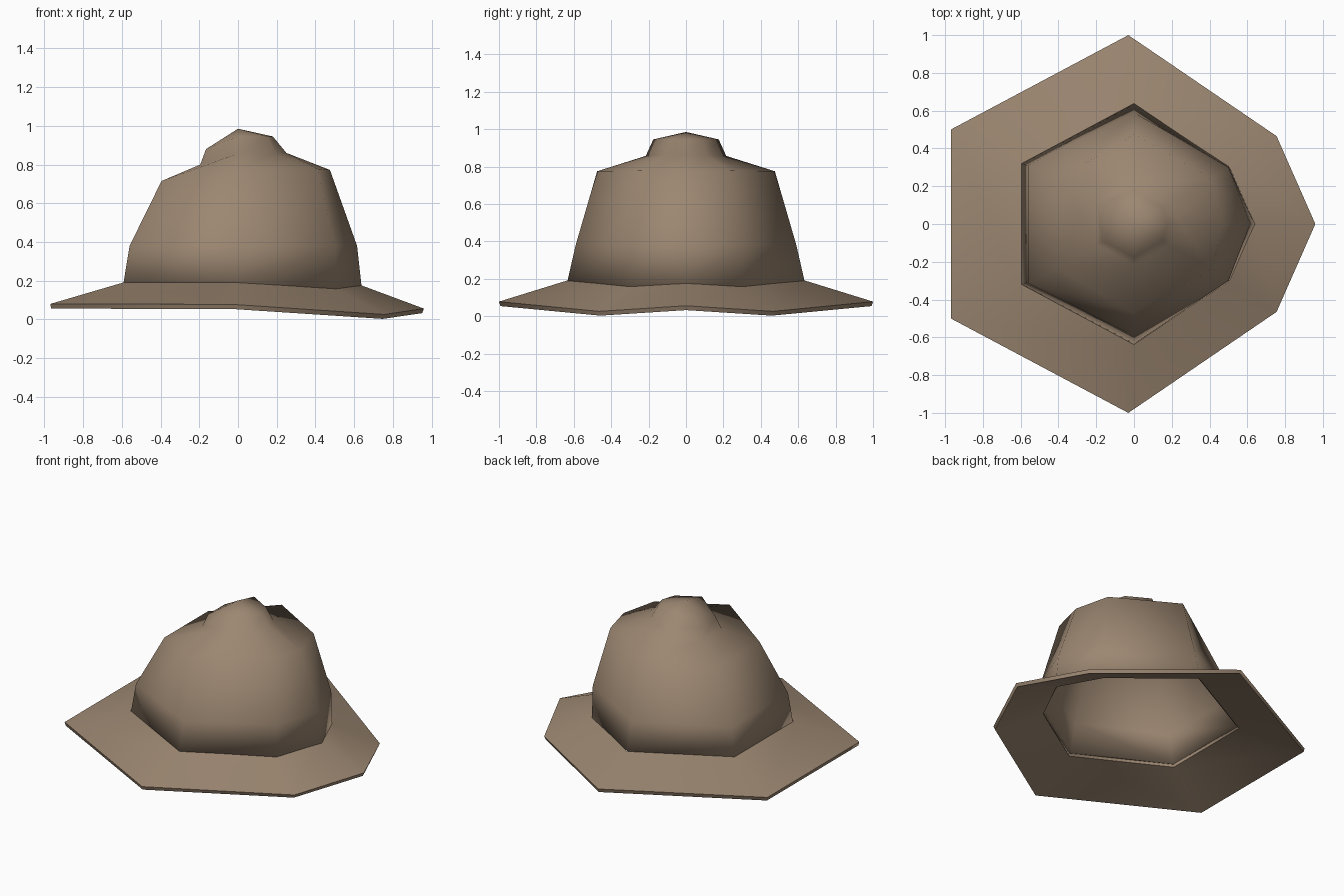
import bpy, bmesh

if "Cube" in bpy.data.objects:
    bpy.data.objects.remove(bpy.data.objects["Cube"])

felt = bpy.data.materials.new("brown felt")
felt.diffuse_color = (0.33, 0.24, 0.165, 1)
felt.use_nodes = True
felt.node_tree.nodes["Principled BSDF"].inputs["Base Color"].default_value = felt.diffuse_color


def ring(a, b, c, d):
    """Seven-sided ring mirrored in y: back corners, sides, front corners, tip."""
    half = [a, b, c]
    return ([(x, -y, z) for x, y, z in half] + [(d[0], 0, d[1])]
            + [(x, y, z) for x, y, z in reversed(half)])


def build(name, rings, apex=None, thickness=0.02, offset=-1):
    bm = bmesh.new()
    loops = [[bm.verts.new(p) for p in r] for r in rings]
    for lo, hi in zip(loops, loops[1:]):
        for i in range(7):
            j = (i + 1) % 7
            bm.faces.new((lo[i], lo[j], hi[j], hi[i]))
    if apex:
        top = bm.verts.new(apex)
        for i in range(7):
            bm.faces.new((loops[-1][i], loops[-1][(i + 1) % 7], top))
    for f in bm.faces:
        f.smooth = True
    me = bpy.data.meshes.new(name)
    bm.to_mesh(me)
    bm.free()
    me.materials.append(felt)
    ob = bpy.data.objects.new(name, me)
    bpy.context.collection.objects.link(ob)
    mod = ob.modifiers.new("felt thickness", "SOLIDIFY")
    mod.thickness = thickness
    mod.offset = offset
    return ob


# Brim: sloping sheet, drooping toward the tip at +x
brim = build("brim", [
    ring((-0.97, 0.5, 0.08), (-0.03, 1.0, 0.078), (0.755, 0.465, 0.026), (0.96, 0.056)),
    ring((-0.595, 0.32, 0.19), (0, 0.638, 0.19), (0.5, 0.3, 0.16), (0.64, 0.175)),
], thickness=0.025)

# Crown: hollow shell with a shoulder and a knob on top
crown = build("crown", [
    ring((-0.592, 0.318, 0.185), (0, 0.634, 0.187), (0.505, 0.302, 0.158), (0.638, 0.173)),
    ring((-0.56, 0.31, 0.38), (0, 0.59, 0.38), (0.5, 0.3, 0.38), (0.615, 0.38)),
    ring((-0.395, 0.237, 0.715), (0, 0.475, 0.775), (0.41, 0.237, 0.778), (0.475, 0.772)),
    ring((-0.195, 0.11, 0.80), (0, 0.215, 0.857), (0.19, 0.11, 0.86), (0.25, 0.86)),
    ring((-0.165, 0.09, 0.88), (0, 0.175, 0.945), (0.15, 0.09, 0.945), (0.18, 0.945)),
], apex=(0, 0, 0.985), thickness=0.02)

# Crisp rim on the brim; the crown stays fully smooth
bpy.ops.object.select_all(action='DESELECT')
brim.select_set(True)
bpy.context.view_layer.objects.active = brim
bpy.ops.object.modifier_apply(modifier="felt thickness")
bpy.ops.object.shade_smooth_by_angle(angle=1.1)
